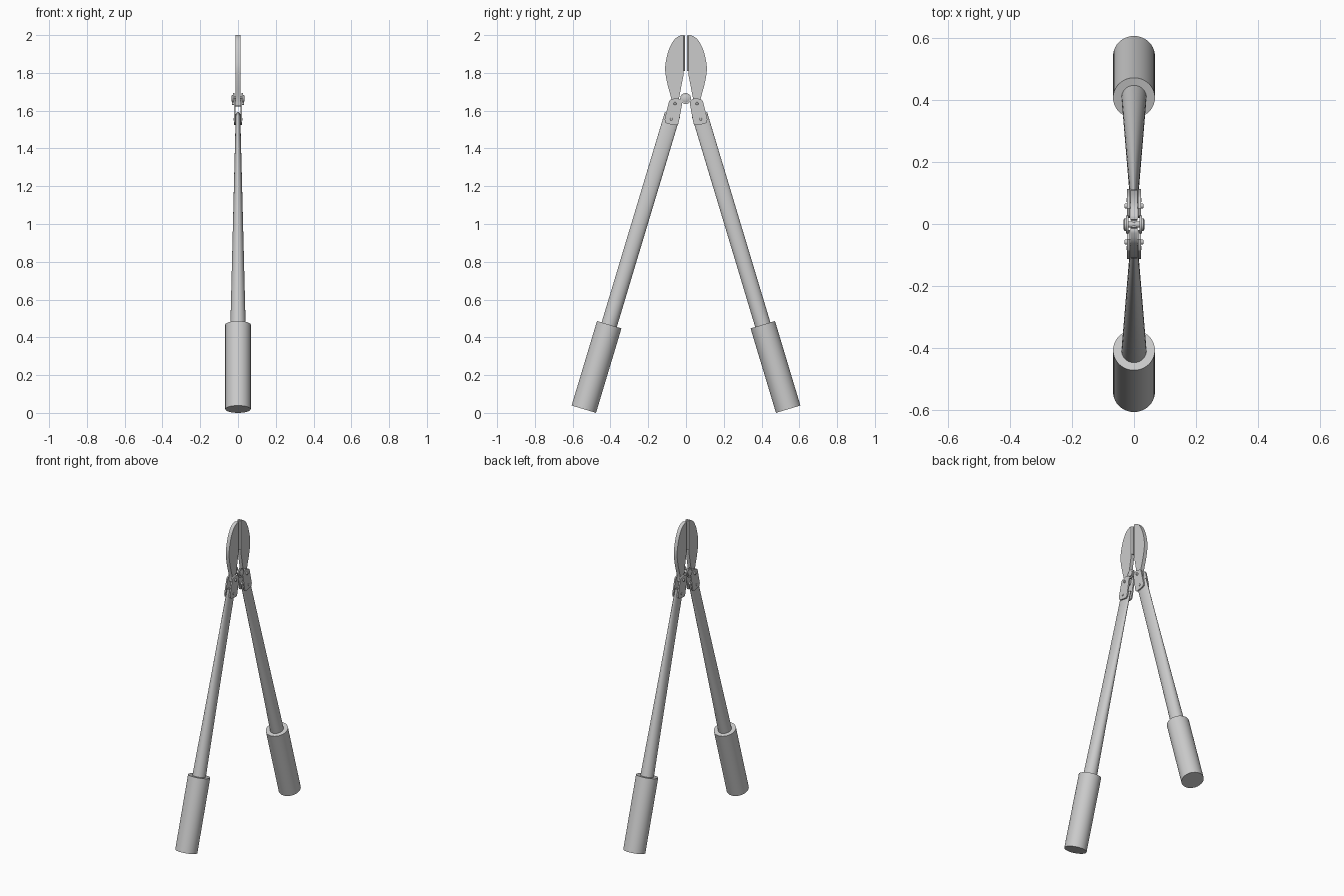
import bpy, bmesh, math
from mathutils import Vector

if "Cube" in bpy.data.objects:
    bpy.data.objects.remove(bpy.data.objects["Cube"])

BOTTOM = Vector((0, 0.541, 0.0195))               # grip end centre
AXIS = Vector((0, -0.288, 0.9576)).normalized()   # direction up the handle
SIDE = Vector((0, AXIS.z, -AXIS.y))               # across the handle, in plane


def finish(name, bm, angle=35):
    bmesh.ops.recalc_face_normals(bm, faces=bm.faces)
    me = bpy.data.meshes.new(name)
    bm.to_mesh(me)
    bm.free()
    ob = bpy.data.objects.new(name, me)
    bpy.context.collection.objects.link(ob)
    bpy.ops.object.select_all(action='DESELECT')
    ob.select_set(True)
    bpy.context.view_layer.objects.active = ob
    bpy.ops.object.shade_smooth_by_angle(angle=math.radians(angle))
    return ob


def loft(bm, rings):
    """Skin closed rings of points and cap both ends."""
    vs = [[bm.verts.new(p) for p in r] for r in rings]
    n = len(vs[0])
    for a, b in zip(vs, vs[1:]):
        for i in range(n):
            bm.faces.new((a[i], a[(i + 1) % n], b[(i + 1) % n], b[i]))
    bm.faces.new(vs[0])
    bm.faces.new(vs[-1])


def handle_ring(s, t, rx, ry, n=40):
    c = BOTTOM + AXIS * t
    return [Vector((0, s * c.y, c.z))
            + Vector((rx * math.cos(a), s * SIDE.y * ry * math.sin(a), SIDE.z * ry * math.sin(a)))
            for a in (2 * math.pi * i / n for i in range(n))]


def plate(bm, s, outline, x0, x1):
    loft(bm, [[(x, s * y, z) for y, z in outline] for x in (x0, x1)])


def pin(bm, y, z, profile, n=24):
    """Turned bolt along x from (x, radius) pairs."""
    loft(bm, [[(x, y + r * math.cos(2 * math.pi * i / n), z + r * math.sin(2 * math.pi * i / n))
               for i in range(n)] for x, r in profile])


def smooth_curve(pts, steps=5):
    """Catmull-Rom through the points."""
    p = [Vector(q) for q in pts]
    p = [2 * p[0] - p[1]] + p + [2 * p[-1] - p[-2]]
    out = []
    for a, b, c, d in zip(p, p[1:], p[2:], p[3:]):
        for k in range(steps):
            t = k / steps
            out.append(0.5 * (2 * b + (c - a) * t + (2 * a - 5 * b + 4 * c - d) * t * t
                              + (3 * b - a - 3 * c + d) * t ** 3))
    return out + [p[-2]]


outer = smooth_curve([(0.014, 2.0), (0.03, 1.998), (0.06, 1.978), (0.088, 1.93), (0.106, 1.865),
                      (0.110, 1.81), (0.098, 1.74), (0.078, 1.665), (0.074, 1.625)])
blade = outer + [Vector(q) for q in ((0.047, 1.622), (0.038, 1.66), (0.014, 1.785), (0.012, 1.81))]
bracket = [(0.02, 1.64), (0.026, 1.656), (0.05, 1.668), (0.082, 1.658), (0.09, 1.65),
           (0.113, 1.555), (0.111, 1.538), (0.098, 1.53), (0.052, 1.523), (0.041, 1.53), (0.037, 1.545)]

for s, tag in ((1, 'right'), (-1, 'left')):
    # rubber grip
    bm = bmesh.new()
    loft(bm, [handle_ring(s, t, 0.0675, 0.0675) for t in (0, 0.467)])
    finish(tag + '_grip', bm)

    # tube flattening towards the jaw
    bm = bmesh.new()
    loft(bm, [handle_ring(s, 0.40 + 1.23 * k, 0.042 - 0.030 * k, 0.042)
              for k in (i / 10 for i in range(11))])
    finish(tag + '_handle_tube', bm, 60)

    # blade with thin cutting edge
    bm = bmesh.new()
    plate(bm, s, blade, -0.012, 0.012)
    edge = [(-0.012, 0.012), (0.012, 0.012), (0.003, 0.004), (-0.003, 0.004)]
    loft(bm, [[(x, s * y, z) for x, y in edge] for z in (1.81, 1.999)])
    finish(tag + '_blade', bm)

    # pair of side brackets
    bm = bmesh.new()
    for x in (-0.022, 0.013):
        plate(bm, s, bracket, x, x + 0.009)
    finish(tag + '_brackets', bm)

    # bracket rivets
    bm = bmesh.new()
    for y, z in ((0.058, 1.637), (0.078, 1.555)):
        h = 0.031 if z > 1.6 else 0.024
        pin(bm, s * y, z, [(-h, 0.006), (-h + 0.003, 0.008), (h - 0.003, 0.008), (h, 0.006)])
    finish(tag + '_rivets', bm)

# central pivot bolt with wide heads
bm = bmesh.new()
pin(bm, -0.002, 1.664, [(-0.034, 0.014), (-0.031, 0.020), (-0.026, 0.020), (-0.026, 0.029),
                        (-0.018, 0.029), (-0.018, 0.010), (0.018, 0.010), (0.018, 0.029),
                        (0.026, 0.029), (0.026, 0.020), (0.031, 0.020), (0.034, 0.014)])
finish('pivot_bolt', bm)
